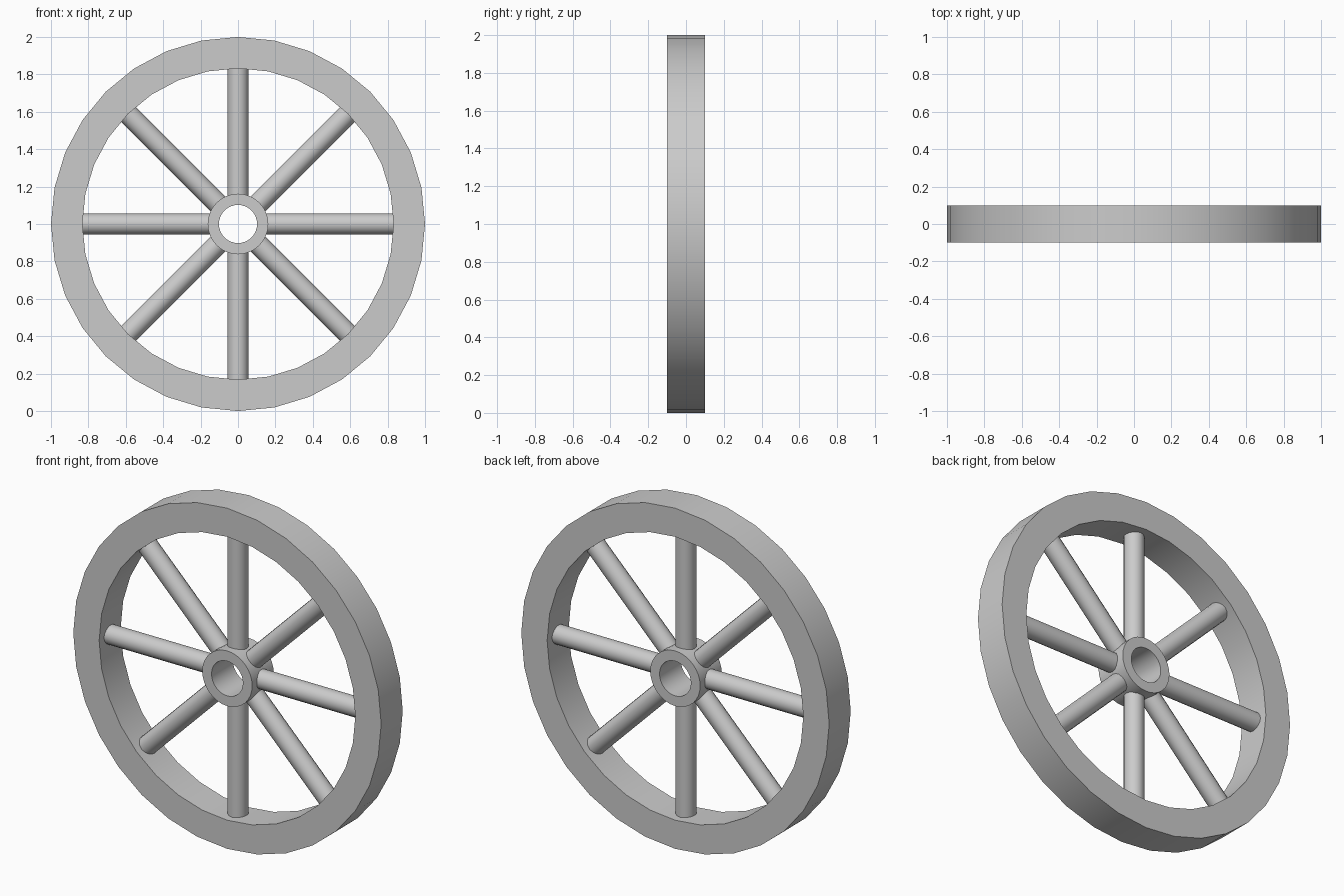
import bpy, bmesh
from math import cos, sin, pi, radians

if "Cube" in bpy.data.objects:
    bpy.data.objects.remove(bpy.data.objects["Cube"])

CENTRE_Z = 1.0
HALF_WIDTH = 0.1


def finish(name, bm):
    bmesh.ops.recalc_face_normals(bm, faces=bm.faces[:])
    mesh = bpy.data.meshes.new(name)
    bm.to_mesh(mesh)
    bm.free()
    obj = bpy.data.objects.new(name, mesh)
    bpy.context.collection.objects.link(obj)
    obj.location.z = CENTRE_Z
    bpy.ops.object.select_all(action='DESELECT')
    bpy.context.view_layer.objects.active = obj
    obj.select_set(True)
    bpy.ops.object.shade_smooth_by_angle(angle=radians(35))
    return obj


def ring(name, outer, inner, sides=32):
    """Flat-faced ring around the y axis, swept from a rectangular profile."""
    profile = [(outer, -HALF_WIDTH), (outer, HALF_WIDTH),
               (inner, HALF_WIDTH), (inner, -HALF_WIDTH)]
    bm = bmesh.new()
    loops = []
    for i in range(sides):
        a = 2 * pi * i / sides
        loops.append([bm.verts.new((r * cos(a), y, r * sin(a))) for r, y in profile])
    for i in range(sides):
        p, q = loops[i], loops[(i + 1) % sides]
        for j in range(4):
            k = (j + 1) % 4
            bm.faces.new((p[j], p[k], q[k], q[j]))
    return finish(name, bm)


def spoke(name, angle, start=0.145, end=0.84, radius=0.056, sides=16):
    """Round rod running outward from the hub into the rim."""
    bm = bmesh.new()
    bmesh.ops.create_cone(bm, cap_ends=True, segments=sides, radius1=radius,
                          radius2=radius, depth=end - start)
    bmesh.ops.translate(bm, verts=bm.verts, vec=(0, 0, (start + end) / 2))
    obj = finish(name, bm)
    obj.rotation_euler.y = angle
    return obj


# Outer rim and hub with open axle hole
ring("rim", 1.0, 0.832)
ring("hub", 0.162, 0.102)

# Eight evenly spaced spokes
for n in range(8):
    spoke(f"spoke_{n + 1}", n * pi / 4)
